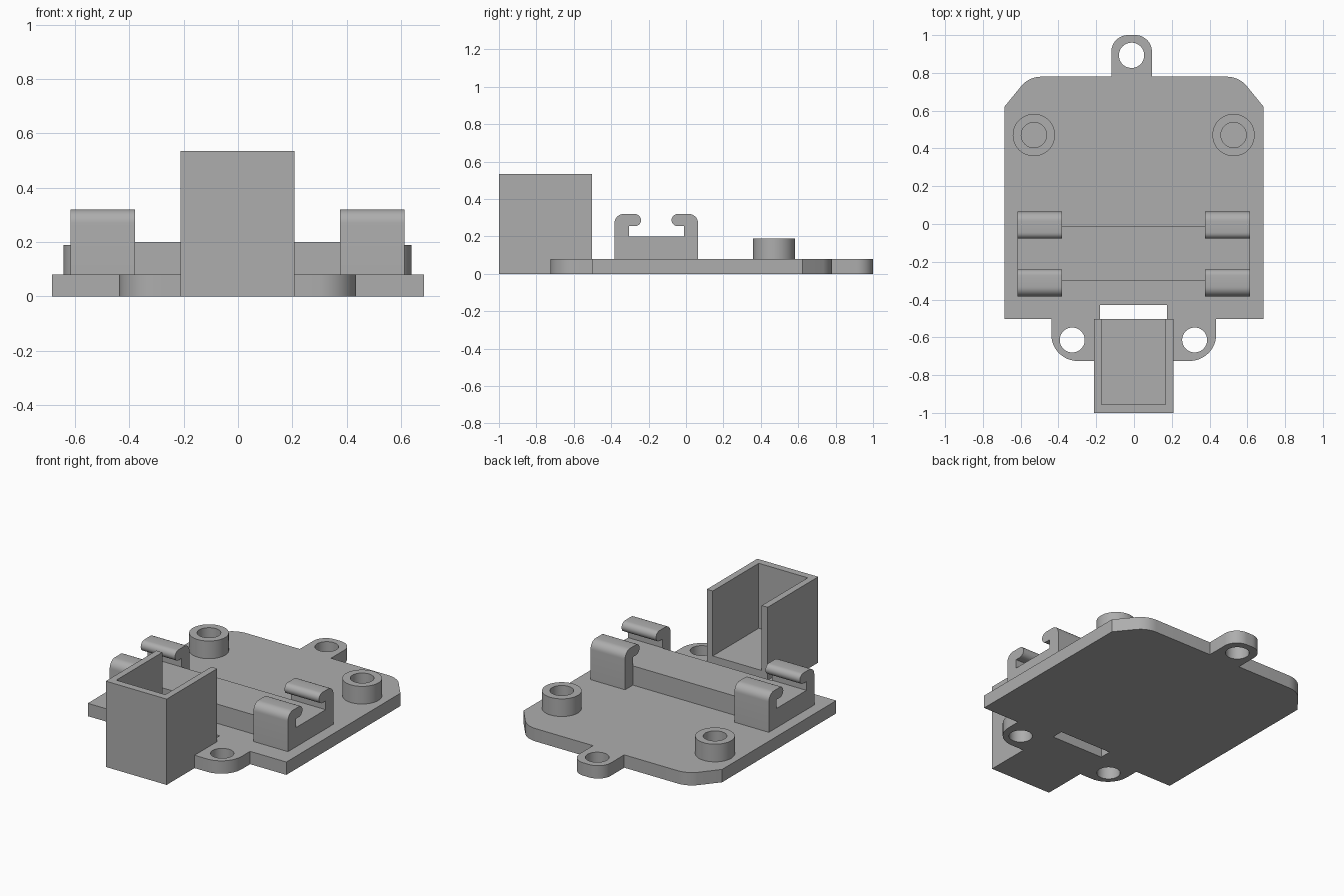
import bpy, bmesh, math
from mathutils import Vector, Matrix

if "Cube" in bpy.data.objects:
    bpy.data.objects.remove(bpy.data.objects["Cube"])

grey = bpy.data.materials.new("plastic_grey")
grey.diffuse_color = (0.42, 0.42, 0.42, 1)
grey.use_nodes = True
grey.node_tree.nodes["Principled BSDF"].inputs["Base Color"].default_value = grey.diffuse_color


def arc(cx, cy, r, a0, a1, n=12):
    """Points of a circular arc, angles in degrees."""
    return [(cx + r * math.cos(math.radians(a0 + (a1 - a0) * i / n)),
             cy + r * math.sin(math.radians(a0 + (a1 - a0) * i / n)))
            for i in range(n + 1)]


def circle(cx, cy, r, n=48):
    return arc(cx, cy, r, 0, 360, n)[:-1]


def prism(name, loops, low, high, matrix=None):
    """Extrude an outline with optional hole loops from low to high."""
    bm = bmesh.new()
    edges = []
    for pts in loops:
        vs = [bm.verts.new((x, y, low)) for x, y in pts]
        edges += [bm.edges.new((v, vs[(i + 1) % len(vs)])) for i, v in enumerate(vs)]
    bmesh.ops.triangle_fill(bm, edges=edges, use_beauty=True, use_dissolve=False)
    ext = bmesh.ops.extrude_face_region(bm, geom=bm.faces[:], use_keep_orig=True)
    top = [g for g in ext["geom"] if isinstance(g, bmesh.types.BMVert)]
    bmesh.ops.translate(bm, vec=Vector((0, 0, high - low)), verts=top)
    if matrix:
        bm.transform(matrix)
    bmesh.ops.recalc_face_normals(bm, faces=bm.faces[:])
    mesh = bpy.data.meshes.new(name)
    bm.to_mesh(mesh)
    bm.free()
    mesh.materials.append(grey)
    ob = bpy.data.objects.new(name, mesh)
    bpy.context.collection.objects.link(ob)
    bpy.ops.object.select_all(action='DESELECT')
    ob.select_set(True)
    bpy.context.view_layer.objects.active = ob
    bpy.ops.object.shade_smooth_by_angle(angle=math.radians(30))
    return ob


def rect(x0, x1, y0, y1):
    return [(x0, y0), (x1, y0), (x1, y1), (x0, y1)]


T = 0.08        # plate thickness
RAIL_TOP = 0.2

# Base plate: rounded ears, notch beside the box, chamfered corners and rear tab
outline = [(0.208, -0.502), (0.208, -0.725)]
outline += arc(0.295, -0.585, 0.14, -90, 0)
outline += [(0.435, -0.502), (0.685, -0.502), (0.685, 0.622)]
outline += arc(0.49, 0.64, 0.14, 42, 90, 8)
outline += [(0.095, 0.78)]
outline += arc(0.007, 0.912, 0.088, 0, 90) + arc(-0.032, 0.912, 0.088, 90, 180)
outline += [(-0.12, 0.78)]
outline += arc(-0.49, 0.64, 0.14, 90, 138, 8)
outline += [(-0.685, 0.622), (-0.685, -0.502), (-0.438, -0.502)]
outline += arc(-0.298, -0.585, 0.14, 180, 270)
outline += [(-0.212, -0.725), (-0.212, -0.502), (-0.18, -0.502),
            (-0.18, -0.43), (0.175, -0.43), (0.175, -0.502)]
screw_holes = [circle(-0.013, 0.893, 0.067),
               circle(-0.327, -0.614, 0.066), circle(0.321, -0.614, 0.066)]
prism("base_plate", [outline] + screw_holes, 0, T)

# Open-backed box with a raised floor
walls = [(-0.212, -1), (0.208, -1), (0.208, -0.502), (0.167, -0.502),
         (0.167, -0.955), (-0.171, -0.955), (-0.171, -0.502), (-0.212, -0.502)]
prism("box_walls", [walls], 0, 0.535)
prism("box_floor", [rect(-0.171, 0.167, -0.955, -0.502)], 0, 0.13)

# Hollow standoffs
for side, x in (("left", -0.53), ("right", 0.527)):
    prism("standoff_" + side, [circle(x, 0.471, 0.112), circle(x, 0.471, 0.067)], T, 0.19)

# Cross rail between the clips
prism("cross_rail", [rect(-0.38, 0.375, -0.302, -0.012)], T, RAIL_TOP)

# Clip profile (y, z): a cradle with two inward hooks, mirrored about its middle
MID = -0.159
half = [(0.147, RAIL_TOP), (0.147, 0.255), (0.112, 0.255)]
half += arc(0.114, 0.2875, 0.0325, 270, 90, 10)
half += arc(0.174, 0.27, 0.05, 90, 0, 8)
half += [(0.224, T)]
profile = [(MID + y, z) for y, z in half] + [(MID - y, z) for y, z in reversed(half)]
# maps profile (y, z, x) onto world (x, y, z)
to_world = Matrix(((0, 0, 1, 0), (1, 0, 0, 0), (0, 1, 0, 0), (0, 0, 0, 1)))
for side, x0, x1 in (("left", -0.617, -0.38), ("right", 0.375, 0.613)):
    prism("clip_" + side, [profile], x0, x1, to_world)
